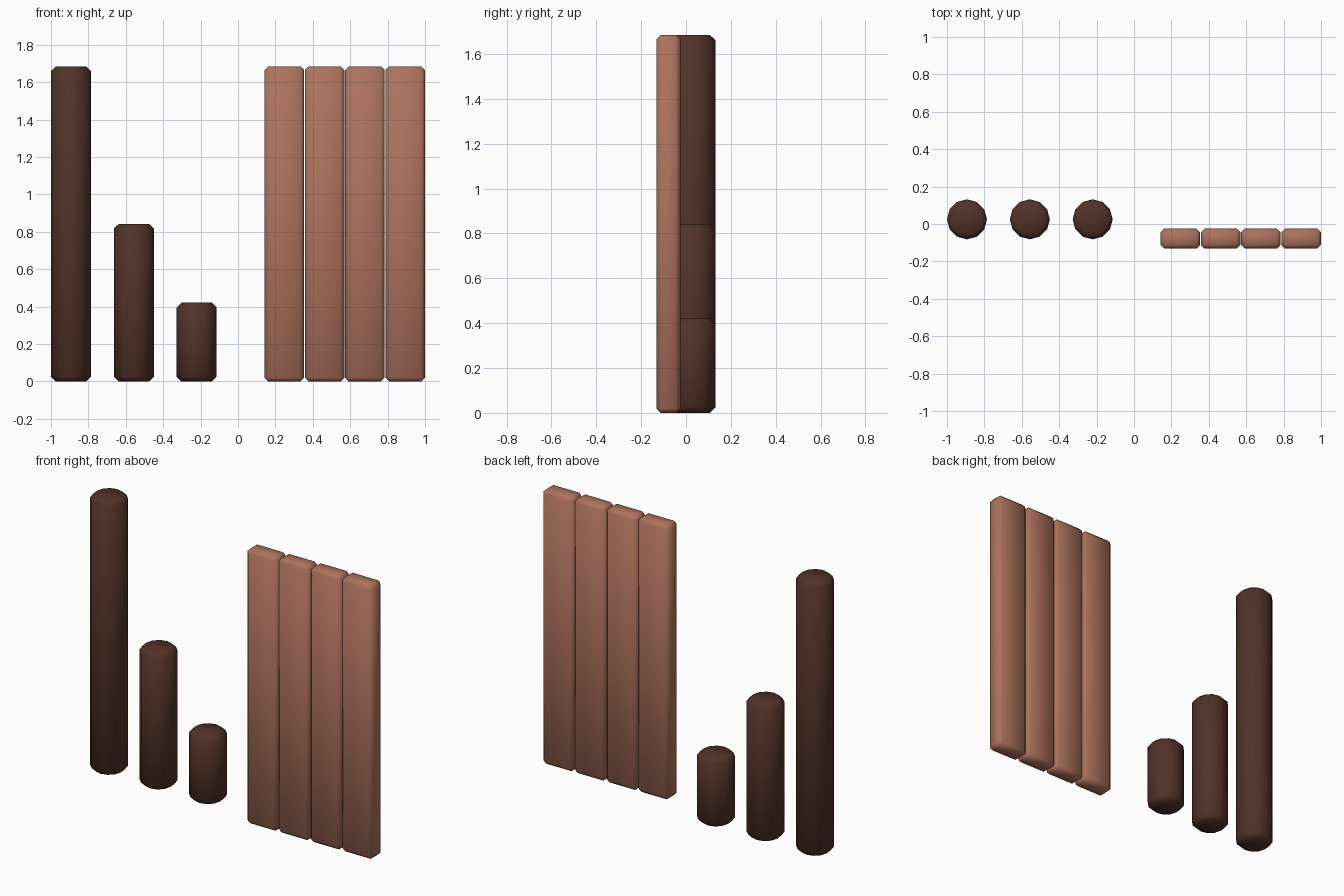
import bpy, math

if "Cube" in bpy.data.objects:
    bpy.data.objects.remove(bpy.data.objects["Cube"])

POST_R = 0.107
POST_Y = 0.025
TALL = 1.685
PLANK_W, PLANK_T, PITCH = 0.212, 0.107, 0.2155


def material(name, rgb):
    m = bpy.data.materials.new(name)
    m.diffuse_color = (*rgb, 1)
    m.use_nodes = True
    m.node_tree.nodes["Principled BSDF"].inputs["Base Color"].default_value = m.diffuse_color
    return m


dark_wood = material("dark_wood", (0.085, 0.032, 0.022))
light_wood = material("light_wood", (0.42, 0.17, 0.11))


def finish(ob, name, mat, chamfer):
    # Single-segment chamfer with smooth shading across it
    ob.name = name
    ob.data.materials.append(mat)
    bpy.ops.object.transform_apply(location=False, rotation=False, scale=True)
    bev = ob.modifiers.new("chamfer", 'BEVEL')
    bev.width = chamfer
    bev.segments = 1
    bev.limit_method = 'ANGLE'
    bev.angle_limit = math.radians(60)
    bpy.ops.object.shade_smooth()


# Round posts: full, half and quarter height
for i, (label, h) in enumerate([("tall", TALL), ("half", TALL / 2), ("short", TALL / 4)]):
    bpy.ops.mesh.primitive_cylinder_add(vertices=12, radius=POST_R, depth=h,
                                        location=(-0.893 + i * 0.336, POST_Y, h / 2))
    finish(bpy.context.object, f"{label}_post", dark_wood, 0.025)

# Four upright planks side by side
for i in range(4):
    x = 1.0 - PLANK_W / 2 - (3 - i) * PITCH
    bpy.ops.mesh.primitive_cube_add(size=1, location=(x, -0.132 + PLANK_T / 2, TALL / 2))
    ob = bpy.context.object
    ob.scale = (PLANK_W, PLANK_T, TALL)
    finish(ob, f"plank_{i + 1}", light_wood, 0.02)
